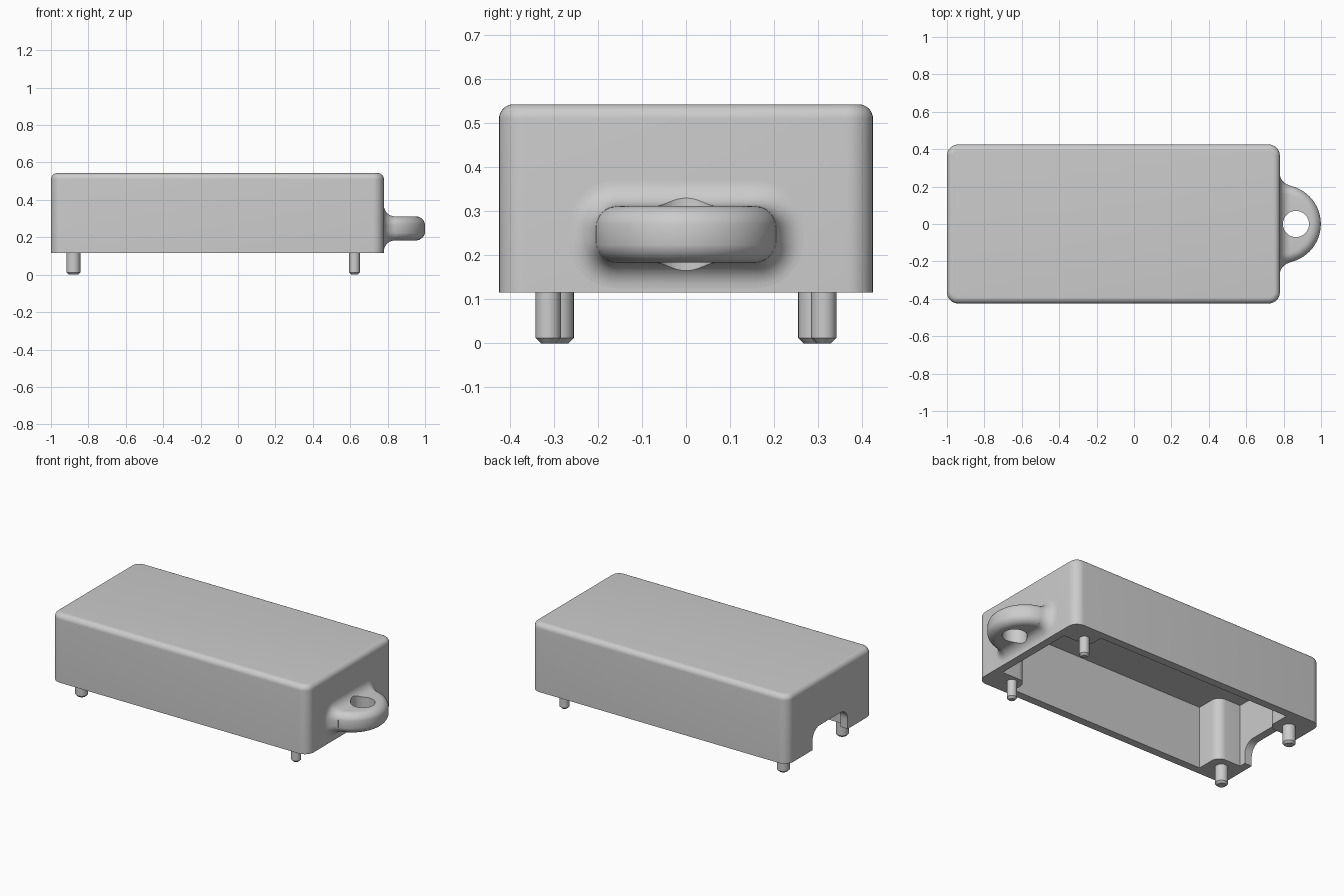
import bpy, bmesh
from math import sin, cos, pi, sqrt

cube = bpy.data.objects.get("Cube")
if cube:
    bpy.data.objects.remove(cube, do_unlink=True)

grey = bpy.data.materials.new("plain grey")
grey.use_nodes = True
GREY = (0.6, 0.6, 0.6, 1)
grey.diffuse_color = GREY
grey.node_tree.nodes["Principled BSDF"].inputs["Base Color"].default_value = GREY

X0, X1, HY = -1.0, 0.78, 0.425      # case extents
Z0, Z1 = 0.115, 0.543               # case bottom and top
WALL = 0.05


def loft(name, rings):
    """Skin closed rings of points and cap both ends."""
    bm = bmesh.new()
    loops = [[bm.verts.new(p) for p in ring] for ring in rings]
    for a, b in zip(loops, loops[1:]):
        for i in range(len(a)):
            j = (i + 1) % len(a)
            bm.faces.new((a[i], a[j], b[j], b[i]))
    bm.faces.new(loops[0])
    bm.faces.new(loops[-1])
    bmesh.ops.recalc_face_normals(bm, faces=bm.faces)
    mesh = bpy.data.meshes.new(name)
    bm.to_mesh(mesh)
    bm.free()
    mesh.materials.append(grey)
    obj = bpy.data.objects.new(name, mesh)
    bpy.context.collection.objects.link(obj)
    return obj


def rounded_rect(a0, a1, b0, b1, r, steps=8):
    pts = []
    corners = ((a1 - r, b1 - r), (a0 + r, b1 - r), (a0 + r, b0 + r), (a1 - r, b0 + r))
    for k, (ca, cb) in enumerate(corners):
        for s in range(steps + 1):
            t = (k + s / steps) * pi / 2
            pts.append((ca + r * cos(t), cb + r * sin(t)))
    return pts


def slab(name, a0, a1, b0, b1, r, z0, z1):
    flat = rounded_rect(a0, a1, b0, b1, r)
    return loft(name, [[(x, y, z) for x, y in flat] for z in (z0, z1)])


def turned(name, cx, cy, profile, segments=32):
    """Solid of revolution from (radius, height) pairs."""
    angles = [2 * pi * i / segments for i in range(segments)]
    return loft(name, [[(cx + r * cos(t), cy + r * sin(t), z) for t in angles]
                       for r, z in profile])


def combine(target, tool, operation):
    mod = target.modifiers.new(operation.lower(), "BOOLEAN")
    mod.operation, mod.solver, mod.object = operation, "EXACT", tool
    bpy.context.view_layer.objects.active = target
    bpy.ops.object.modifier_apply(modifier=mod.name)


def discard(*objs):
    for obj in objs:
        bpy.data.objects.remove(obj, do_unlink=True)


def smooth(obj):
    bpy.ops.object.select_all(action="DESELECT")
    obj.select_set(True)
    bpy.context.view_layer.objects.active = obj
    bpy.ops.object.shade_smooth_by_angle(angle=pi / 6)


# Outer case with rounded corners and a rounded top edge
EDGE = 0.033
levels = [(0, Z0)] + [(EDGE * (1 - cos(t)), Z1 - EDGE + EDGE * sin(t))
                      for t in [i * pi / 16 for i in range(9)]]
case = loft("case", [[(x, y, z) for x, y in rounded_rect(
    X0 + d, X1 - d, -HY + d, HY - d, 0.06 - d)] for d, z in levels])

# Hollow underside, leaving a solid post in each corner
cavity = slab("cavity_cutter", X0 + WALL, X1 - WALL, -HY + WALL, HY - WALL, 0.015, 0, Z1 - 0.04)
for side in (-1, 1):
    for a0, a1, inner in ((X0 - 0.1, -0.79, 0.215), (0.555, X1 + 0.1, 0.265)):
        b0, b1 = sorted((side * inner, side * 0.55))
        post = slab("post_cutter", a0, a1, b0, b1, 0.055, -0.1, Z1 + 0.1)
        combine(cavity, post, "DIFFERENCE")
        discard(post)
combine(case, cavity, "DIFFERENCE")
discard(cavity)

# Cable notch in the end wall
notch_shape = rounded_rect(-0.174, 0.174, Z0 - 0.2, Z0 + 0.13, 0.07)
notch = loft("notch_cutter", [[(x, y, z) for y, z in notch_shape] for x in (-1.1, -0.92)])
combine(case, notch, "DIFFERENCE")
discard(notch)
smooth(case)

# Locating pins with chamfered tips, thicker at the notch end
for end, x, y, r in (("notch", -0.88, 0.292, 0.037), ("loop", 0.623, 0.313, 0.0285)):
    for side, word in ((-1, "right"), (1, "left")):
        pin = turned(f"{end}_end_pin_{word}", x, side * y,
                     [(r - 0.012, 0), (r, 0.012), (r, Z0 + 0.02)])
        smooth(pin)

# Loop: a thick disc with rounded rim, drilled through
LX, LZ, R, H, ROUND = 0.79, 0.2475, 0.21, 0.0645, 0.05
rim = [(R - ROUND + ROUND * cos(t), sin(t)) for t in [-pi / 2 + i * pi / 16 for i in range(17)]]
rim_profile = [(r, LZ + s * ROUND + (H - ROUND) * (1 if s > 0 else -1 if s < 0 else 0))
               for r, s in rim if abs(s) > 0.01]
loop = turned("loop", LX, 0, rim_profile, 64)

# Trim away the half of the disc that would sit inside the case
trim = slab("trim_cutter", 0.4, X1 - 0.01, -0.4, 0.4, 0.01, 0, 0.5)
combine(loop, trim, "DIFFERENCE")
discard(trim)

# Flared collar blending the loop into the end wall
FLARE = 0.058
sections = []
for i in range(-1, 11):
    dx = FLARE * (1 - cos(max(i, 0) * pi / 20)) if i >= 0 else -0.01
    grow = FLARE - sqrt(FLARE ** 2 - (FLARE - max(dx, 0)) ** 2)
    x = X1 + dx
    w = sqrt(R ** 2 - (x - LX) ** 2) + grow
    h = H + grow
    sections.append([(x, y, z) for y, z in rounded_rect(
        -w, w, LZ - h, LZ + h, ROUND + grow)])
collar = loft("loop_collar", sections)

hole = turned("hole_cutter", 0.866, 0, [(0.07, 0), (0.07, 0.5)], 40)
for part in (loop, collar):
    combine(part, hole, "DIFFERENCE")
    smooth(part)
discard(hole)
